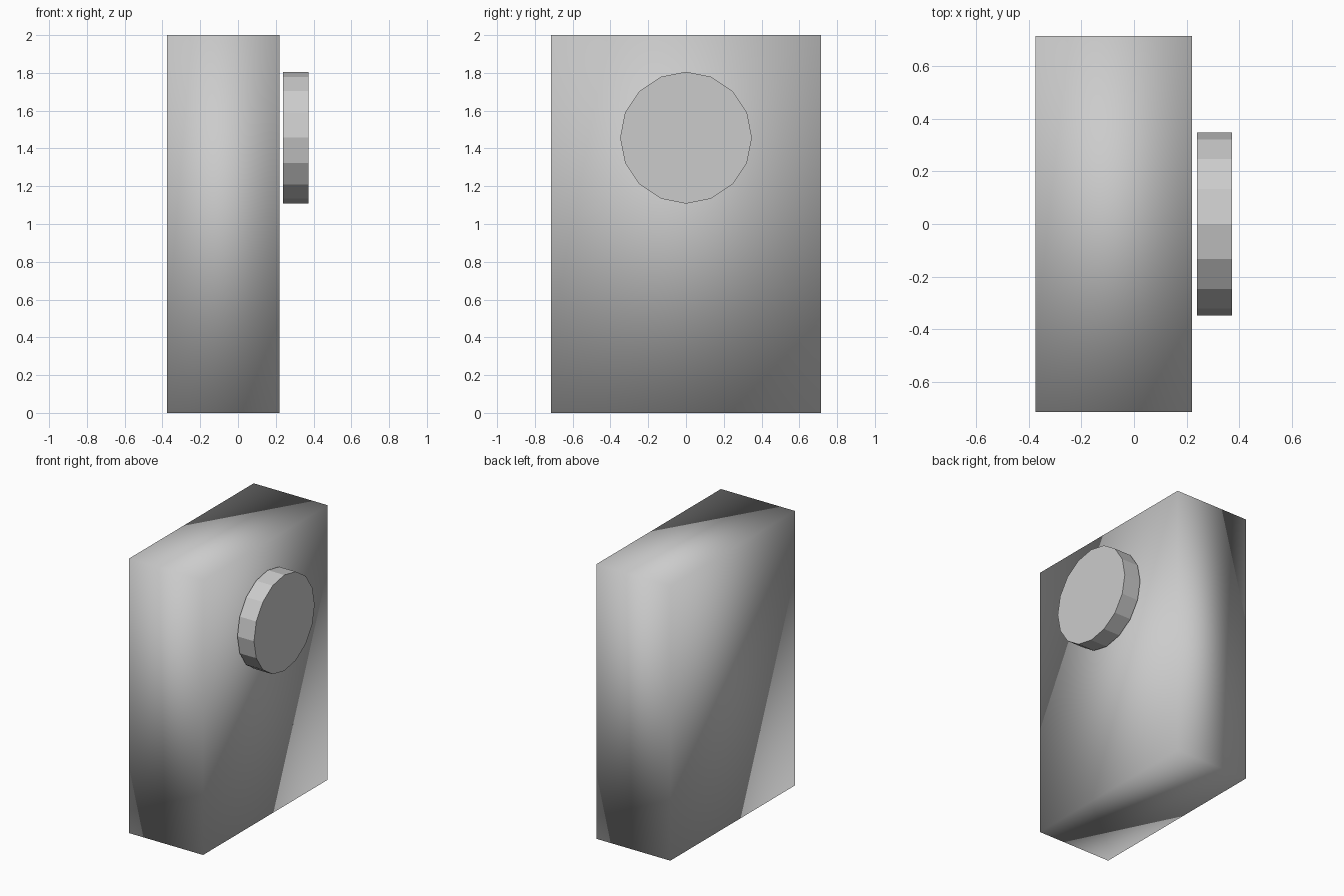
import bpy, math

if "Cube" in bpy.data.objects:
    bpy.data.objects.remove(bpy.data.objects["Cube"])

# Main slab body, smooth shaded across its corners
bpy.ops.mesh.primitive_cube_add(size=1, location=(-0.0775, 0, 1))
body = bpy.context.object
body.name = "body"
body.scale = (0.595, 1.432, 2)
bpy.ops.object.transform_apply(location=False, rotation=False, scale=True)
bpy.ops.object.shade_smooth()

# Sixteen-sided disc floating just off the right face
bpy.ops.mesh.primitive_cylinder_add(vertices=16, radius=0.349, depth=0.134,
                                    location=(0.306, 0, 1.457),
                                    rotation=(0, math.pi / 2, 0))
disc = bpy.context.object
disc.name = "round_disc"
bpy.ops.object.shade_flat()
